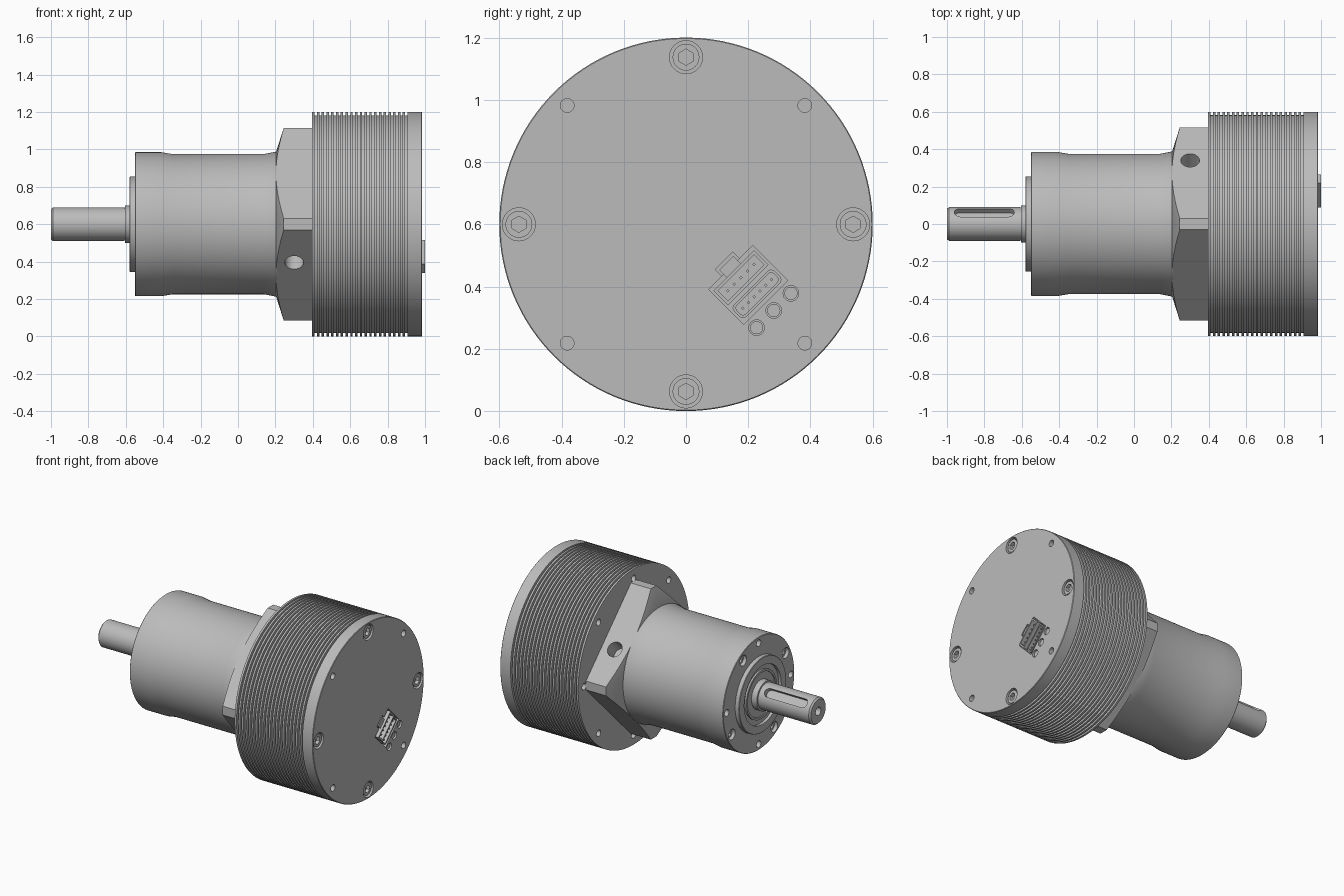
import bpy, bmesh, math
from mathutils import Vector, Matrix

if "Cube" in bpy.data.objects:
    bpy.data.objects.remove(bpy.data.objects["Cube"])

AXIS_Z = 0.6
S = math.sqrt(0.5)
metal = bpy.data.materials.new("light grey metal")
metal.use_nodes = True
grey = (0.5, 0.5, 0.5, 1)
metal.diffuse_color = grey
metal.node_tree.nodes["Principled BSDF"].inputs["Base Color"].default_value = grey


def finish(name, bm, angle=30):
    """Turn a bmesh into a shaded object."""
    bmesh.ops.recalc_face_normals(bm, faces=bm.faces)
    mesh = bpy.data.meshes.new(name)
    bm.to_mesh(mesh)
    bm.free()
    mesh.materials.append(metal)
    ob = bpy.data.objects.new(name, mesh)
    bpy.context.collection.objects.link(ob)
    smooth(ob, angle)
    return ob


def smooth(ob, angle=30):
    bpy.ops.object.select_all(action='DESELECT')
    ob.select_set(True)
    bpy.context.view_layer.objects.active = ob
    bpy.ops.object.shade_smooth_by_angle(angle=math.radians(angle))


def lathe(name, profile, seg=96):
    """Revolve (x, radius) points about the machine axis, capping both ends."""
    bm = bmesh.new()
    rings = []
    for x, r in profile:
        ring = []
        for i in range(seg):
            a = math.tau * i / seg
            ring.append(bm.verts.new((x, r * math.sin(a), AXIS_Z + r * math.cos(a))))
        rings.append(ring)
    for a, b in zip(rings, rings[1:]):
        for i in range(seg):
            j = (i + 1) % seg
            bm.faces.new((a[i], a[j], b[j], b[i]))
    bm.faces.new(rings[0])
    bm.faces.new(rings[-1])
    return finish(name, bm)


def rod(bm, p, q, r, seg=24):
    """Cylinder from p to q."""
    p, q = Vector(p), Vector(q)
    rot = (q - p).to_track_quat('Z', 'Y').to_matrix().to_4x4()
    bmesh.ops.create_cone(bm, cap_ends=True, segments=seg, radius1=r, radius2=r,
                          depth=(q - p).length, matrix=Matrix.Translation((p + q) / 2) @ rot)


def polar(x, r, deg):
    a = math.radians(deg)
    return (x, r * math.sin(a), AXIS_Z + r * math.cos(a))


def rods_around(x0, x1, ring, r, angles, seg=24):
    bm = bmesh.new()
    for a in angles:
        rod(bm, polar(x0, ring, a), polar(x1, ring, a), r, seg)
    return bm


def boolean(target, bm, operation='DIFFERENCE'):
    cutter = bm if isinstance(bm, bpy.types.Object) else finish("cutter", bm)
    cutter.hide_render = True
    mod = target.modifiers.new("cut", 'BOOLEAN')
    mod.operation, mod.object, mod.solver = operation, cutter, 'EXACT'
    bpy.context.view_layer.objects.active = target
    bpy.ops.object.modifier_apply(modifier=mod.name)
    bpy.data.objects.remove(cutter)
    smooth(target)


def port(x, u, v):
    """Point in the connector frame, turned 45 degrees on the rear plate."""
    return Vector((x, 0.2 + S * (u + v), 0.405 + S * (u - v)))


def port_box(bm, x0, x1, u0, u1, v0, v1):
    vs = [bm.verts.new(port(x, u, v)) for x in (x0, x1) for u in (u0, u1) for v in (v0, v1)]
    bmesh.ops.convex_hull(bm, input=vs)
    return bm


quarters = range(0, 360, 90)
diagonals = range(45, 360, 90)

# Finned motor housing
profile = [(0.395, 0.6)]
pitch = 0.0255
for i in range(20):
    x = 0.409 + i * pitch
    profile += [(x, 0.6), (x, 0.582), (x + pitch / 2, 0.582), (x + pitch / 2, 0.6)]
housing = lathe("finned_housing", profile + [(0.92, 0.6)], 128)
boolean(housing, rods_around(0.38, 0.44, 0.535, 0.022, range(0, 360, 45)))

# Rear plate with counterbores, small holes and connector pocket
plate = lathe("rear_plate", [(0.92, 0.6), (0.982, 0.6), (0.985, 0.597)], 128)
boolean(plate, rods_around(0.945, 1.0, 0.537, 0.053, quarters, 32))
boolean(plate, rods_around(0.945, 1.0, 0.54, 0.022, diagonals))
boolean(plate, port_box(bmesh.new(), 0.945, 1.0, -0.1, 0.1, -0.08, 0.08))
boolean(plate, port_box(bmesh.new(), 0.96, 1.0, -0.04, 0.04, -0.11, -0.07))
lamps = (-0.078, 0, 0.078)
bm = bmesh.new()
for u in lamps:
    rod(bm, port(0.95, u, 0.116), port(1.0, u, 0.116), 0.025)
boolean(plate, bm)

# Socket head screws in the rear plate
screws = finish("rear_screws", rods_around(0.94, 0.978, 0.537, 0.043, quarters, 32))
boolean(screws, rods_around(0.955, 1.0, 0.537, 0.026, quarters, 6))

# Indicator lamps
bm = bmesh.new()
for u in lamps:
    rod(bm, port(0.945, u, 0.116), port(0.975, u, 0.116), 0.021)
finish("indicator_lamps", bm)

# Large connector: open shell, latch and pins
shell = finish("large_connector", port_box(bmesh.new(), 0.94, 1.0, -0.092, 0.092, -0.066, 0))
boolean(shell, port_box(bmesh.new(), 0.955, 1.1, -0.082, 0.082, -0.056, -0.01))
finish("connector_latch", port_box(bmesh.new(), 0.94, 0.985, -0.032, 0.032, -0.1, -0.066))
bm = bmesh.new()
for i in range(5):
    u = (i - 2) * 0.03
    port_box(bm, 0.95, 0.99, u - 0.004, u + 0.004, -0.037, -0.029)
finish("large_connector_pins", bm)

# Small connector: rounded shell and pins
def rounded_block(x0, x1, hu, v0, v1, r):
    bm = bmesh.new()
    for u in (-hu + r, hu - r):
        for v in (v0 + r, v1 - r):
            rod(bm, port(x0, u, v), port(x1, u, v), r, 8)
    hull = bmesh.new()
    bmesh.ops.convex_hull(hull, input=[hull.verts.new(v.co) for v in bm.verts])
    bm.free()
    return hull

small = finish("small_connector", rounded_block(0.94, 0.984, 0.092, 0.012, 0.068, 0.015))
boolean(small, rounded_block(0.955, 1.0, 0.084, 0.02, 0.06, 0.012))
bm = bmesh.new()
for i in range(6):
    u = (i - 2.5) * 0.026
    port_box(bm, 0.95, 0.978, u - 0.004, u + 0.004, 0.036, 0.044)
finish("small_connector_pins", bm)

# Diamond flange with clipped corners, chamfered by a cone
bm = bmesh.new()
tip, clip = 0.515, 0.03
for x in (0.2, 0.4):
    for a, b in ((tip, clip), (clip, tip)):
        for sy in (-1, 1):
            for sz in (-1, 1):
                bm.verts.new((x, sy * a, AXIS_Z + sz * b))
bmesh.ops.convex_hull(bm, input=bm.verts)
flange = finish("diamond_flange", bm)
cone = lathe("cone", [(0.203, 0.385), (0.245, 0.517), (0.25, 0.56), (0.396, 0.56)], 128)
boolean(flange, cone, 'INTERSECT')
bm = bmesh.new()
for s in (-1, 1):
    top = Vector((0.3, s * 0.34, AXIS_Z + s * 0.205))
    out = Vector((0, s * S, s * S))
    rod(bm, top - out * 0.1, top + out * 0.1, 0.05, 32)
boolean(flange, bm)

# Gearbox body with front mounting holes
body = lathe("gearbox_body", [(-0.55, 0.382), (-0.547, 0.385), (-0.41, 0.385), (-0.35, 0.375),
                              (0.14, 0.375), (0.205, 0.388), (0.25, 0.375)], 128)
boolean(body, rods_around(-0.6, -0.51, 0.335, 0.036, range(30, 360, 90)))
boolean(body, rods_around(-0.6, -0.49, 0.345, 0.023, quarters))
heads = finish("front_screws", rods_around(-0.53, -0.505, 0.335, 0.03, range(30, 360, 90)))
boolean(heads, rods_around(-0.6, -0.515, 0.335, 0.018, range(30, 360, 90), 6))

# Pilot boss with stepped seal recess
lathe("pilot_boss", [(-0.565, 0.08), (-0.565, 0.15), (-0.572, 0.15), (-0.572, 0.165),
                     (-0.56, 0.165), (-0.56, 0.2), (-0.58, 0.2), (-0.58, 0.252),
                     (-0.577, 0.255), (-0.54, 0.255)])

# Output shaft with collar, centre hole and keyway
shaft = lathe("output_shaft", [(-1.0, 0.08), (-0.99, 0.09), (-0.61, 0.09), (-0.61, 0.088),
                               (-0.605, 0.088), (-0.605, 0.1), (-0.55, 0.1)], 64)
bm = bmesh.new()
rod(bm, (-1.1, 0, AXIS_Z), (-0.93, 0, AXIS_Z), 0.028)
boolean(shaft, bm)
bm = bmesh.new()
for x in (-0.93, -0.67):
    rod(bm, (x, 0.055 * S, AXIS_Z + 0.055 * S), (x, 0.13 * S, AXIS_Z + 0.13 * S), 0.03)
slot = bmesh.new()
bmesh.ops.convex_hull(slot, input=[slot.verts.new(v.co) for v in bm.verts])
bm.free()
boolean(shaft, slot)
